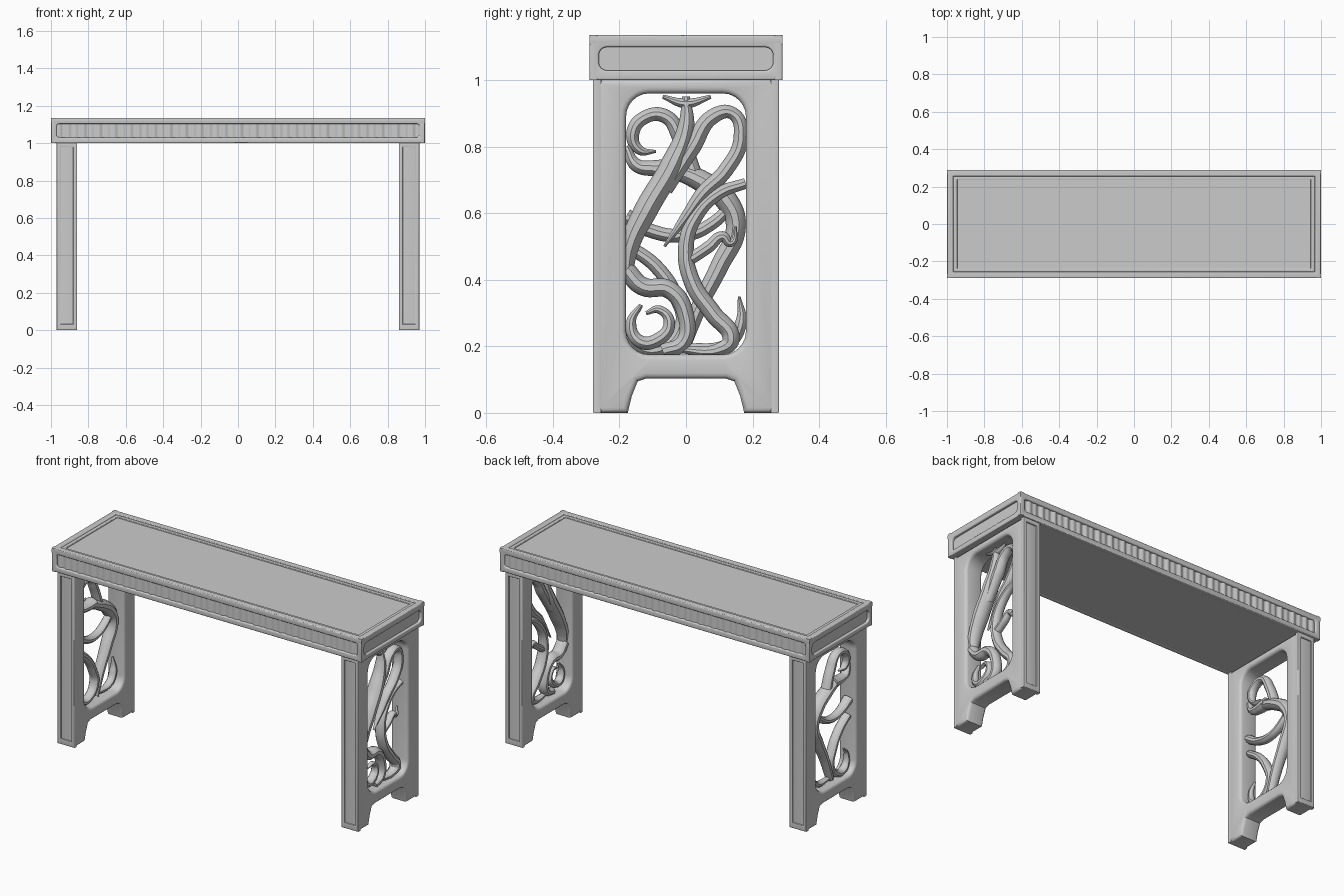
import bpy, bmesh, math
from mathutils import Matrix, Vector

if "Cube" in bpy.data.objects:
    bpy.data.objects.remove(bpy.data.objects["Cube"])

FRONT = ((1, 0, 0), (0, 0, 1), (0, -1, 0))
SIDE = ((0, 1, 0), (0, 0, 1), (1, 0, 0))
TOP = ((1, 0, 0), (0, 1, 0), (0, 0, 1))


def place(axes, origin, depth=1.0):
    u, v, w = (Vector(a) for a in axes)
    m = Matrix((u, v, w * depth)).transposed().to_4x4()
    m.translation = origin
    return m


def finish(name, me, angle=35):
    ob = bpy.data.objects.new(name, me)
    bpy.context.collection.objects.link(ob)
    bpy.ops.object.select_all(action='DESELECT')
    bpy.context.view_layer.objects.active = ob
    ob.select_set(True)
    bpy.ops.object.shade_smooth_by_angle(angle=math.radians(angle))
    return ob


def curve_to_object(name, cu, matrix):
    tmp = bpy.data.objects.new("tmp", cu)
    bpy.context.collection.objects.link(tmp)
    dg = bpy.context.evaluated_depsgraph_get()
    me = bpy.data.meshes.new_from_object(tmp.evaluated_get(dg))
    bpy.data.objects.remove(tmp)
    bm = bmesh.new()
    bm.from_mesh(me)
    bmesh.ops.remove_doubles(bm, verts=bm.verts, dist=1e-5)
    bmesh.ops.transform(bm, matrix=matrix, verts=bm.verts)
    bmesh.ops.recalc_face_normals(bm, faces=bm.faces)
    bm.to_mesh(me)
    bm.free()
    me.materials.clear()
    return finish(name, me)


def rrect(cx, cy, hx, hy, r, n=6):
    pts = []
    for k, (sx, sy) in enumerate(((1, 1), (-1, 1), (-1, -1), (1, -1))):
        for i in range(n + 1):
            a = math.pi / 2 * (k + i / n)
            pts.append((cx + sx * (hx - r) + r * math.cos(a),
                        cy + sy * (hy - r) + r * math.sin(a)))
    return pts


def rect(cx, cy, hx, hy):
    return [(cx + hx, cy + hy), (cx - hx, cy + hy), (cx - hx, cy - hy), (cx + hx, cy - hy)]


def plate(name, loops, thick, bevel, matrix):
    """Flat plate with holes and rounded edges."""
    cu = bpy.data.curves.new(name, 'CURVE')
    cu.dimensions, cu.fill_mode = '2D', 'BOTH'
    cu.extrude, cu.bevel_depth = thick / 2 - bevel, bevel
    cu.offset, cu.bevel_resolution = -bevel, 2
    for pts in loops:
        sp = cu.splines.new('POLY')
        sp.points.add(len(pts) - 1)
        for p, (x, y) in zip(sp.points, pts):
            p.co = (x, y, 0, 1)
        sp.use_cyclic_u = True
    return curve_to_object(name, cu, matrix)


def vine(name, x, pts, radii):
    """Tapered carved stem lying in a side panel."""
    cu = bpy.data.curves.new(name, 'CURVE')
    cu.dimensions = '3D'
    cu.bevel_depth, cu.bevel_resolution, cu.use_fill_caps = 1.0, 3, True
    cu.resolution_u = 8
    sp = cu.splines.new('BEZIER')
    sp.bezier_points.add(len(pts) - 1)
    for i, (b, (y, z)) in enumerate(zip(sp.bezier_points, pts)):
        t = i / (len(pts) - 1) * (len(radii) - 1)
        k = min(int(t), len(radii) - 2)
        b.co = (y, z, 0)
        b.radius = radii[k] + (radii[k + 1] - radii[k]) * (t - k)
        b.handle_left_type = b.handle_right_type = 'AUTO'
    return curve_to_object(name, cu, place(SIDE, (x, 0, 0), 1.3))


def box(name, size, loc):
    bm = bmesh.new()
    bmesh.ops.create_cube(bm, size=1, matrix=Matrix.Translation(loc) @ Matrix.Diagonal((*size, 1)))
    me = bpy.data.meshes.new(name)
    bm.to_mesh(me)
    bm.free()
    return finish(name, me)


# Table top: core, raised rim in two steps
box("top_core", (1.97, 0.55, 0.122), (0, 0, 1.062))
plate("top_rim", [rect(0, 0, 1, 0.29), rect(0, 0, 0.965, 0.255)], 0.03, 0.006,
      place(TOP, (0, 0, 1.12)))
plate("top_inner_bead", [rect(0, 0, 0.967, 0.257), rect(0, 0, 0.945, 0.237)], 0.03, 0.005,
      place(TOP, (0, 0, 1.115)))

# Apron frames around all four edges, with rippled long panels
for s, tag in ((-1, "front"), (1, "back")):
    plate(f"apron_{tag}", [rect(0, 1.0675, 1, 0.0675), rrect(0, 1.067, 0.97, 0.036, 0.015)],
          0.026, 0.006, place(FRONT, (0, s * 0.277, 0)))
    bm = bmesh.new()
    bmesh.ops.create_grid(bm, x_segments=360, y_segments=2, size=1)
    for v in bm.verts:
        x, z = v.co.x * 0.975, 1.067 + v.co.y * 0.04
        ripple = 0.003 * math.sin(x * 150) + 0.002 * math.sin(x * 83 + 1)
        v.co = (x, s * (0.280 + ripple), z)
    if s > 0:
        bmesh.ops.reverse_faces(bm, faces=bm.faces)
    me = bpy.data.meshes.new("ripple")
    bm.to_mesh(me)
    bm.free()
    finish(f"apron_ripple_{tag}", me, 60)
for s, tag in ((-1, "left"), (1, "right")):
    plate(f"apron_{tag}", [rect(0, 1.0675, 0.29, 0.0675), rrect(0, 1.064, 0.262, 0.035, 0.025)],
          0.026, 0.006, place(SIDE, (s * 0.987, 0, 0)))

# End panels: frame with arched foot, rounded opening, framed leg edges
half = [(0.12, 0.103), (0.145, 0.095), (0.163, 0.05), (0.175, 0), (0.272, 0), (0.272, 1.002)]
outline = half + [(-y, z) for y, z in reversed(half)]
for s, tag in ((-1, "left"), (1, "right")):
    plate(f"end_panel_{tag}", [outline, rrect(0, 0.5675, 0.18, 0.3925, 0.07)], 0.11, 0.016,
          place(SIDE, (s * 0.915, 0, 0)))
    for t, edge in ((-1, "front"), (1, "back")):
        plate(f"leg_edge_{edge}_{tag}",
              [rect(s * 0.915, 0.502, 0.055, 0.502), rect(s * 0.915, 0.505, 0.033, 0.473)],
              0.026, 0.005, place(FRONT, (0, t * 0.267, 0)))

# Carved vines: the two ends carry different patterns
right_vines = {
    "long_stem": ([(0, .95), (0, .86), (-.04, .75), (-.12, .61), (-.17, .5), (-.18, .42)],
                  (.012, .034, .036, .02)),
    "top_loop": ([(-.06, .67), (.02, .80), (.08, .89), (.14, .90), (.165, .83), (.12, .73),
                  (.05, .66), (0, .59), (-.065, .50)], (.02, .028, .018, .022, .023, .02, .004)),
    "top_tie": ([(-.07, .95), (0, .93), (.075, .95)], (.006, .016, .006)),
    "side_stem": ([(.18, .69), (.10, .66), (.03, .59), (0, .5), (.02, .39), (.08, .30),
                   (.135, .22), (.10, .19), (-.02, .19)],
                  (.016, .02, .024, .027, .026, .01)),
    "small_leaf": ([(.01, .46), (.07, .5), (.11, .53), (.135, .51), (.15, .56)],
                   (.018, .018, .014, .004)),
    "lower_scroll": ([(-.18, .43), (-.13, .38), (-.05, .37), (0, .29), (-.01, .21), (-.07, .185)],
                     (.028, .028, .024, .022)),
    "lower_curl": ([(-.135, .325), (-.165, .27), (-.14, .215), (-.085, .22), (-.05, .27),
                    (-.08, .31), (-.12, .30)], (.006, .02, .02, .016, .006)),
}
left_vines = {
    "upper_curl": ([(.03, .70), (-.02, .83), (-.06, .89), (-.12, .89), (-.16, .84), (-.14, .79),
                    (-.09, .785)], (.025, .022, .02, .02, .004)),
    "hook": ([(-.18, .80), (-.15, .745), (-.10, .735), (-.03, .74)], (.012, .02, .024, .03)),
    "main_stem": ([(-.06, .74), (.04, .70), (.12, .64), (.15, .56), (.10, .44), (.04, .32),
                   (-.01, .19)], (.026, .036, .03, .026, .02)),
    "cross_stem": ([(-.18, .59), (-.10, .545), (0, .535), (.08, .57), (.15, .64)],
                   (.024, .02, .02, .016)),
    "lower_scroll": ([(-.17, .50), (-.09, .44), (-.03, .35), (-.01, .27), (-.06, .2), (-.14, .20),
                      (-.165, .27), (-.135, .32)], (.02, .022, .022, .018, .005)),
    "tail_leaf": ([(.16, .35), (.165, .27), (.13, .21), (0, .195)], (.004, .018, .018, .012)),
}
for tag, x, vines in (("right", 0.92, right_vines), ("left", -0.92, left_vines)):
    for name, (pts, radii) in vines.items():
        vine(f"vine_{name}_{tag}", x, pts, radii)
